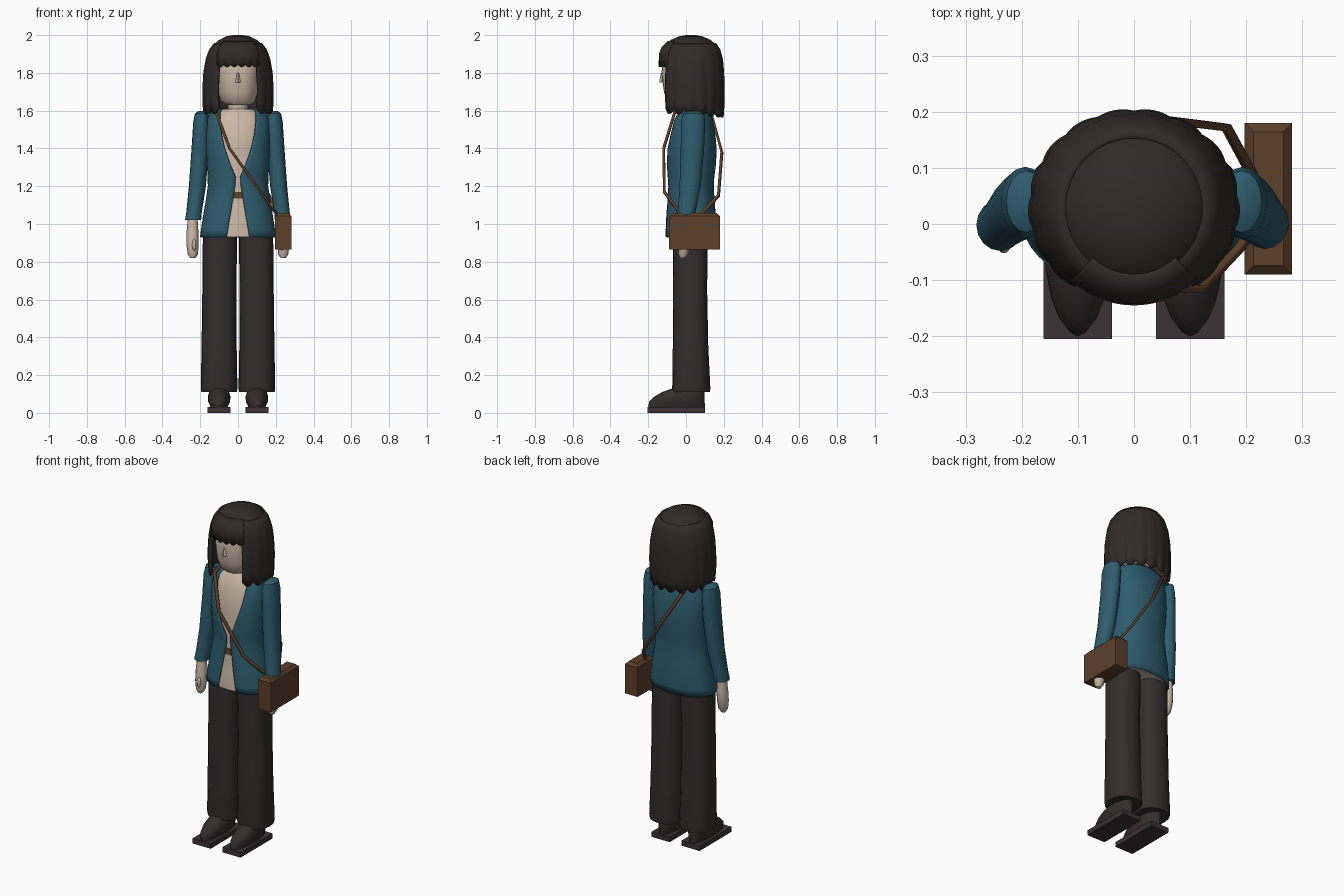
import bpy, bmesh, math
from mathutils import Vector

cube = bpy.data.objects.get("Cube")
if cube:
    bpy.data.objects.remove(cube, do_unlink=True)


def material(name, rgb):
    m = bpy.data.materials.new(name)
    m.use_nodes = True
    m.diffuse_color = (*rgb, 1)
    m.node_tree.nodes["Principled BSDF"].inputs["Base Color"].default_value = (*rgb, 1)
    return m


skin = material("light beige", (0.60, 0.48, 0.38))
teal = material("teal cloth", (0.027, 0.107, 0.155))
hair_mat = material("dark hair", (0.031, 0.023, 0.023))
dark = material("charcoal cloth", (0.034, 0.026, 0.027))
sole_mat = material("plum black", (0.045, 0.032, 0.035))
leather = material("brown leather", (0.107, 0.050, 0.023))


def finish(name, bm, mat, angle=40):
    bmesh.ops.recalc_face_normals(bm, faces=bm.faces)
    me = bpy.data.meshes.new(name)
    bm.to_mesh(me)
    bm.free()
    ob = bpy.data.objects.new(name, me)
    bpy.context.collection.objects.link(ob)
    me.materials.append(mat)
    bpy.ops.object.select_all(action="DESELECT")
    ob.select_set(True)
    bpy.context.view_layer.objects.active = ob
    bpy.ops.object.shade_smooth_by_angle(angle=math.radians(angle))
    return ob


def around(t, cx, cy, rx, ry, power=1.0):
    """Point on a rounded oval; t = 0 faces the front."""
    s, c = math.sin(t), math.cos(t)
    return (cx + rx * math.copysign(abs(s) ** power, s),
            cy - ry * math.copysign(abs(c) ** power, c))


def loft(name, rows, mat, n=20, power=1.0):
    """Closed body through horizontal oval rings (z, cx, cy, rx, ry)."""
    bm = bmesh.new()
    rings = [[bm.verts.new((*around(2 * math.pi * i / n, *o, power), z)) for i in range(n)]
             for z, *o in rows]
    for a, b in zip(rings, rings[1:]):
        for i in range(n):
            j = (i + 1) % n
            bm.faces.new((a[i], a[j], b[j], b[i]))
    bm.faces.new(rings[0])
    bm.faces.new(rings[-1])
    return finish(name, bm, mat)


def sheet(name, grid, mat, thickness):
    """Open surface from a grid of points, given thickness."""
    bm = bmesh.new()
    g = [[bm.verts.new(p) for p in row] for row in grid]
    for a, b in zip(g, g[1:]):
        for i in range(len(a) - 1):
            bm.faces.new((a[i], a[i + 1], b[i + 1], b[i]))
    ob = finish(name, bm, mat)
    mod = ob.modifiers.new("thickness", "SOLIDIFY")
    mod.thickness = thickness
    mod.offset = 0
    return ob


def box(name, lo, hi, mat, bevel=0.0):
    bm = bmesh.new()
    bmesh.ops.create_cube(bm, size=1)
    lo, hi = Vector(lo), Vector(hi)
    for v in bm.verts:
        v.co = [(l + h) / 2 + c * (h - l) for l, h, c in zip(lo, hi, v.co)]
    if bevel:
        top = [e for e in bm.edges if all(v.co.z > hi.z - 0.001 for v in e.verts)]
        bmesh.ops.bevel(bm, geom=top, offset=bevel, segments=1, affect="EDGES")
    return finish(name, bm, mat, 20)


def ball(name, centre, radii, mat):
    bm = bmesh.new()
    bmesh.ops.create_uvsphere(bm, u_segments=12, v_segments=8, radius=1)
    for v in bm.verts:
        v.co = [c + r * q for c, r, q in zip(centre, radii, v.co)]
    return finish(name, bm, mat)


# Limbs, built for both sides
for s, side in ((1, "left"), (-1, "right")):
    def limb(name, rows, mat, **kw):
        return loft(side + "_" + name, [(z, s * x, *r) for z, x, *r in rows], mat, **kw)

    limb("sleeve", [(1.598, .19, .04, .02, .03), (1.585, .192, .04, .036, .055),
                    (1.54, .194, .038, .043, .064), (1.4, .2, .034, .046, .062),
                    (1.2, .215, .022, .045, .056), (1.06, .233, .003, .041, .047),
                    (1.02, .238, -.002, .043, .046)], teal, n=16)
    limb("hand", [(1.04, .24, 0, .025, .026), (.95, .241, -.003, .032, .034),
                  (.89, .241, -.008, .032, .034), (.84, .239, -.014, .027, .026),
                  (.82, .239, -.016, .014, .014)], skin, n=12)
    ball(side + "_thumb", (s * .232, -.04, .89), (.011, .012, .03), skin)
    limb("trouser_leg", [(.96, .095, .022, .09, .09), (.88, .096, .022, .091, .092),
                         (.65, .099, .022, .09, .09), (.35, .1, .024, .093, .094),
                         (.13, .1, .028, .097, .101), (.11, .1, .028, .094, .098)],
         dark, power=.85)
    limb("shoe", [(.03, .1, -.05, .045, .15), (.06, .1, -.048, .058, .147),
                  (.085, .1, -.036, .06, .134), (.11, .1, -.014, .053, .112),
                  (.13, .1, .012, .044, .084), (.142, .1, .024, .028, .06)], dark)
    box(side + "_sole", (s * .1 - .061, -.205, 0), (s * .1 + .061, .1, .03), sole_mat)

# Shirt, neck, head and belt
loft("shirt", [(1.61, 0, .045, .075, .065), (1.585, 0, .045, .125, .085),
               (1.52, 0, .035, .145, .105), (1.4, 0, .028, .15, .118),
               (1.2, 0, .027, .135, .1), (1.05, 0, .025, .16, .117),
               (.93, 0, .02, .18, .117)], skin, n=28, power=.9)
loft("neck", [(1.58, 0, .04, .056, .056), (1.68, 0, .03, .052, .054)], skin)
loft("head", [(1.63, 0, .0, .065, .08), (1.65, 0, 0, .093, .1), (1.7, 0, 0, .104, .117),
              (1.8, 0, 0, .112, .13), (1.87, 0, .01, .115, .13), (1.93, 0, .02, .09, .1)],
     skin, n=24, power=.85)
bm = bmesh.new()
bmesh.ops.create_cone(bm, cap_ends=True, segments=4, radius1=.014, radius2=.005, depth=.05)
for v in bm.verts:
    v.co += Vector((0, -.128, 1.775))
finish("nose", bm, skin)
loft("belt", [(1.17, 0, .025, .14, .107), (1.135, 0, .025, .146, .111)], leather, n=28, power=.9)

# Open jacket: z, half width, front y, back y, half opening
jacket = [(1.612, .1, -.035, .115, .085), (1.59, .145, -.055, .125, .095),
          (1.55, .162, -.075, .14, .095), (1.47, .168, -.092, .152, .086),
          (1.4, .167, -.102, .158, .07), (1.32, .162, -.101, .155, .042),
          (1.25, .157, -.093, .146, .012), (1.2, .156, -.09, .143, .015),
          (1.13, .166, -.094, .147, .027), (1.05, .18, -.102, .153, .04),
          (.97, .192, -.107, .15, .054), (.93, .197, -.108, .145, .06)]
grid = []
for z, rx, front, back, gap in jacket:
    t0 = math.asin((gap / rx) ** (1 / .9))
    grid.append([(*around(t0 + (2 * math.pi - 2 * t0) * i / 40, 0, (front + back) / 2,
                          rx, (back - front) / 2, .9), z) for i in range(41)])
sheet("jacket", grid, teal, .008)

# Hair: crown, hanging bob with jagged tips, and fringe
loft("hair_crown", [(2.0, 0, .025, .025, .025), (1.994, 0, .025, .06, .06),
                    (1.975, 0, .025, .1, .105), (1.945, 0, .028, .133, .135),
                    (1.9, 0, .03, .154, .15), (1.88, 0, .03, .145, .14)], hair_mat, n=32)
bob = [(1.955, .122, .124), (1.92, .148, .147), (1.87, .165, .16), (1.8, .176, .166),
       (1.72, .181, .168), (1.65, .18, .167), (1.6, .174, .163)]
cols = 84
grid = []
for z, rx, ry in bob:
    drop = (1.955 - z) / .355
    row = []
    for i in range(cols + 1):
        t = math.radians(35 + 290 * i / cols)
        lock = abs(math.sin(math.pi * i / 6))
        swell = 1 + .025 * (lock - .5) * min(1, drop * 2)
        tip = (.025 * lock - .012 * math.cos(t)) * max(0, drop * 2 - 1)
        row.append((*around(t, 0, .03, rx * swell, ry * swell), z - tip))
    grid.append(row)
sheet("hair_bob", grid, hair_mat, .012)
grid = []
for z, rx, ry in ((1.965, .11, .118), (1.935, .142, .15), (1.9, .158, .164), (1.845, .162, .166)):
    row = []
    for i in range(31):
        t = math.radians(-42 + 84 * i / 30)
        tip = .014 * abs(math.sin(math.pi * i / 5)) if z < 1.85 else 0
        row.append((*around(t, 0, .028, rx, ry), z - tip))
    grid.append(row)
sheet("hair_fringe", grid, hair_mat, .014)

# Shoulder bag with strap
box("bag", (.197, -.09, .865), (.282, .18, 1.058), leather, .016)
path = [(.215, 0, 1.05), (.19, -.04, 1.07), (.12, -.115, 1.17), (-.045, -.118, 1.4),
        (-.115, -.06, 1.59), (-.12, .04, 1.625), (-.105, .13, 1.6), (.02, .19, 1.38),
        (.165, .172, 1.15), (.215, .08, 1.05)]
curve = bpy.data.curves.new("strap", "CURVE")
curve.dimensions = "3D"
curve.bevel_depth = .01
curve.bevel_resolution = 0
spline = curve.splines.new("POLY")
spline.points.add(len(path) - 1)
for p, co in zip(spline.points, path):
    p.co = (*co, 1)
curve.materials.append(leather)
bpy.context.collection.objects.link(bpy.data.objects.new("strap", curve))
